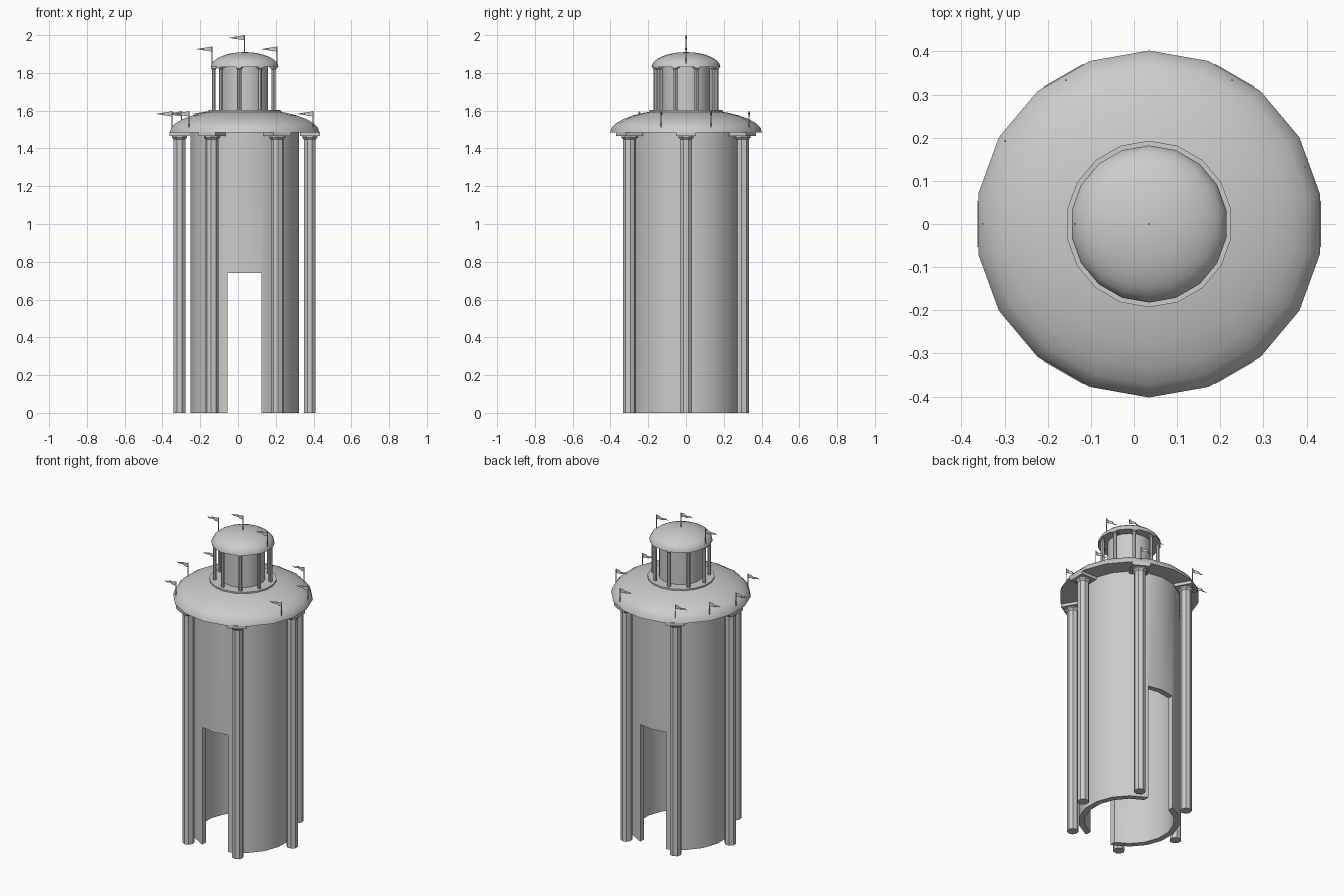
import bpy, bmesh, math
from mathutils import Matrix, Vector

if "Cube" in bpy.data.objects:
    bpy.data.objects.remove(bpy.data.objects["Cube"])

CX = 0.035          # tower axis
SIDES = 18
stone = bpy.data.materials.new("grey stone")
stone.diffuse_color = (0.6, 0.6, 0.6, 1)
stone.use_nodes = True
stone.node_tree.nodes["Principled BSDF"].inputs["Base Color"].default_value = stone.diffuse_color


def finish(bm, name, smooth=True):
    bmesh.ops.recalc_face_normals(bm, faces=bm.faces)
    me = bpy.data.meshes.new(name)
    bm.to_mesh(me)
    bm.free()
    me.materials.append(stone)
    ob = bpy.data.objects.new(name, me)
    bpy.context.collection.objects.link(ob)
    if smooth:
        smooth_angle(ob)
    return ob


def smooth_angle(ob):
    bpy.ops.object.select_all(action='DESELECT')
    ob.select_set(True)
    bpy.context.view_layer.objects.active = ob
    bpy.ops.object.shade_smooth_by_angle(angle=math.radians(32))


def lathe(bm, profile, sides, x=CX, y=0.0, offset=0.0, closed=False):
    """Revolve (radius, z) points; cap the ends unless the profile is closed."""
    rings = []
    for r, z in profile:
        if r < 1e-6:
            rings.append([bm.verts.new((x, y, z))])
            continue
        rings.append([bm.verts.new((x + r * math.cos(offset + i * math.tau / sides),
                                    y + r * math.sin(offset + i * math.tau / sides), z))
                      for i in range(sides)])
    pairs = list(zip(rings, rings[1:]))
    if closed:
        pairs.append((rings[-1], rings[0]))
    for a, b in pairs:
        for i in range(sides):
            j = (i + 1) % sides
            if len(b) == 1:
                bm.faces.new((a[i], a[j], b[0]))
            else:
                bm.faces.new((a[i], a[j], b[j], b[i]))
    if not closed:
        for ring in (rings[0], rings[-1]):
            if len(ring) > 2:
                bm.faces.new(ring)


def box(bm, centre, size, angle=0.0):
    m = (Matrix.Translation(Vector(centre)) @ Matrix.Rotation(angle, 4, 'Z')
         @ Matrix.Diagonal((*size, 1)))
    bmesh.ops.create_cube(bm, size=1, matrix=m)


def round_part(name, profile, closed=False):
    bm = bmesh.new()
    lathe(bm, profile, SIDES, offset=math.radians(10), closed=closed)
    return finish(bm, name)


def dome(r, z, h, steps=8):
    return [(r * math.cos(i * math.pi / 2 / steps), z + h * math.sin(i * math.pi / 2 / steps))
            for i in range(steps)] + [(0, z + h)]


# hollow tower wall with a doorway cut through front and back
wall = round_part("tower_wall", [(0.292, 0), (0.292, 1.486), (0.257, 1.486), (0.257, 0)], True)
bm = bmesh.new()
box(bm, (CX, 0, 0.27), (0.18, 1.0, 0.94))
cutter = finish(bm, "door_cutter", False)
cutter.hide_render = True
cut = wall.modifiers.new("doorway", 'BOOLEAN')
cut.operation, cut.solver, cut.object = 'DIFFERENCE', 'EXACT', cutter
bpy.context.view_layer.objects.active = wall
bpy.ops.object.modifier_apply(modifier=cut.name)
bpy.data.objects.remove(cutter)
smooth_angle(wall)

# domed roofs, lantern room and its base ring
round_part("lower_roof", dome(0.402, 1.485, 0.125))
round_part("lantern_base", [(0.193, 1.59), (0.193, 1.603)])
round_part("lantern_room", [(0.127, 1.60), (0.127, 1.832)])
round_part("upper_roof", dome(0.182, 1.83, 0.08))


def columns(name, count, ring, r, z0, z1, cap_r, cap_h, plate, plate_h, sides):
    """Columns around the tower, each with flared capital and square plate."""
    for k in range(count):
        a = math.pi + k * math.tau / count
        x, y = CX + ring * math.cos(a), ring * math.sin(a)
        zc = z1 - plate_h - cap_h
        bm = bmesh.new()
        lathe(bm, [(r, z0), (r, zc), (cap_r, zc + cap_h * 0.6), (cap_r, z1 - plate_h)],
              sides, x, y, a + math.pi / sides)
        box(bm, (x, y, z1 - plate_h / 2), (plate, plate, plate_h), a)
        finish(bm, f"{name}_{k + 1}", False)


columns("main_column", 6, 0.345, 0.034, 0, 1.486, 0.044, 0.02, 0.106, 0.019, 8)
columns("lantern_column", 9, 0.163, 0.011, 1.60, 1.832, 0.015, 0.008, 0.032, 0.006, 8)


# wavy pennants on thin poles
def flag(name, x, y, z):
    bm = bmesh.new()
    lathe(bm, [(0.0025, z - 0.095), (0.0025, z)], 6, x, y)
    wave = [(0, 0), (0.022, -0.003), (0.042, 0.006), (0.06, -0.005), (0.083, 0.002)]
    top, low = [], []
    for d, w in wave:
        half = 0.013 * (1 - d / 0.083) + 0.0006
        top.append(bm.verts.new((x - d, y + w, z - 0.014 + half)))
        low.append(bm.verts.new((x - d, y + w, z - 0.014 - half)))
    for i in range(len(wave) - 1):
        bm.faces.new((top[i], top[i + 1], low[i + 1], low[i]))
    finish(bm, name, False)


for n, deg in enumerate((20, 60, 120, 150, 180, 220, 340)):
    a = math.radians(deg)
    flag(f"lower_flag_{n + 1}", CX + 0.385 * math.cos(a), 0.385 * math.sin(a), 1.597)
for n, side in enumerate((-1, 1)):
    flag(f"upper_flag_{n + 1}", CX + side * 0.172, 0, 1.94)
flag("top_flag", CX, 0, 2.0)
